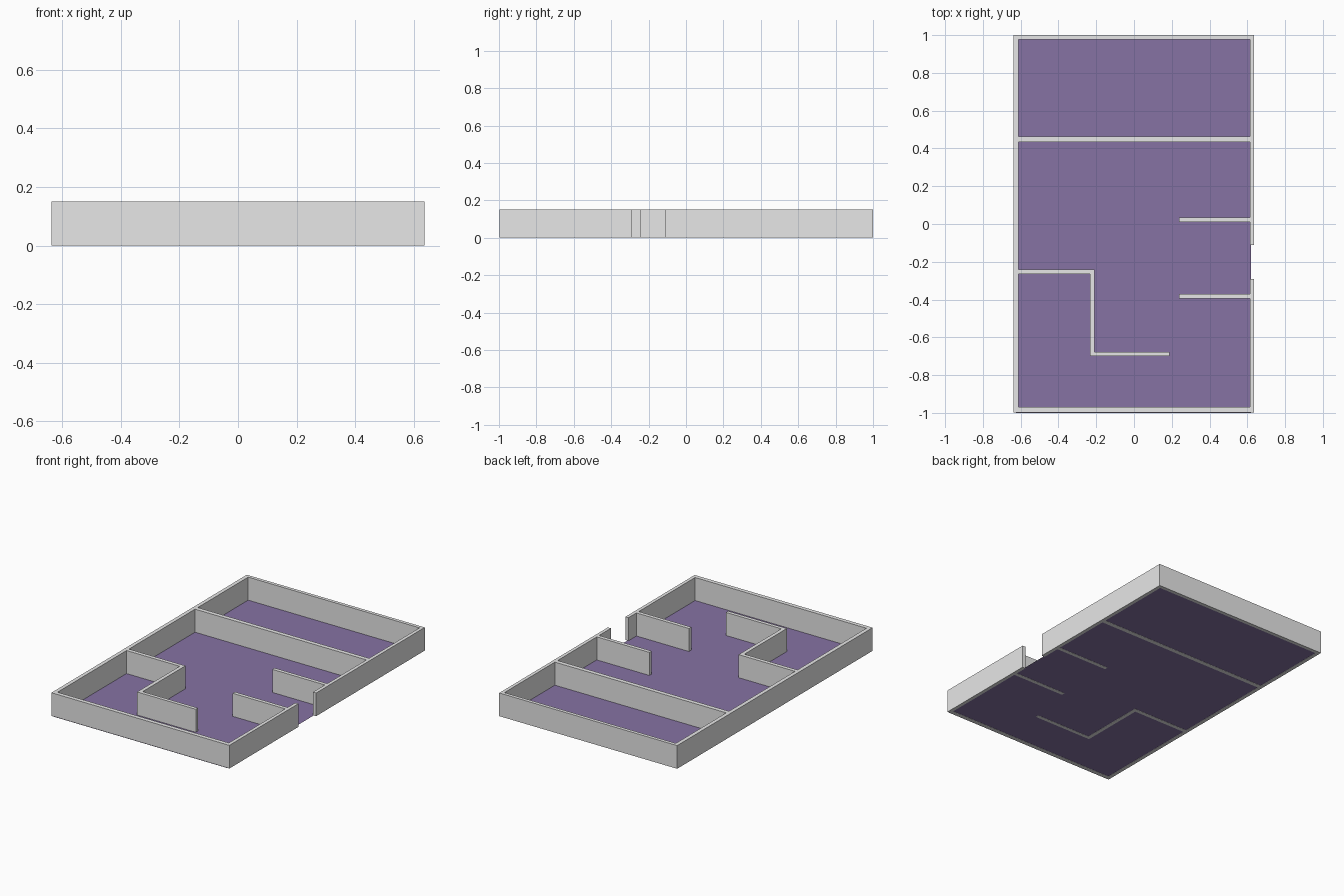
import bpy, bmesh

if "Cube" in bpy.data.objects:
    bpy.data.objects.remove(bpy.data.objects["Cube"])

H = 0.15  # wall height


def material(name, rgb):
    m = bpy.data.materials.new(name)
    m.diffuse_color = (*rgb, 1)
    m.use_nodes = True
    m.node_tree.nodes["Principled BSDF"].inputs["Base Color"].default_value = m.diffuse_color
    return m


wall_grey = material("wall grey", (0.8, 0.8, 0.8))
floor_purple = material("floor purple", (0.24, 0.17, 0.37))


def make_object(name, bm, mat):
    me = bpy.data.meshes.new(name)
    bm.to_mesh(me)
    bm.free()
    me.materials.append(mat)
    ob = bpy.data.objects.new(name, me)
    bpy.context.collection.objects.link(ob)
    return ob


def prism(name, outline):
    """Upright wall from a plan outline (counter-clockwise)."""
    bm = bmesh.new()
    face = bm.faces.new([bm.verts.new((x, y, 0)) for x, y in outline])
    top = bmesh.ops.extrude_face_region(bm, geom=[face], use_keep_orig=True)
    verts = [v for v in top["geom"] if isinstance(v, bmesh.types.BMVert)]
    bmesh.ops.translate(bm, verts=verts, vec=(0, 0, H))
    bmesh.ops.recalc_face_normals(bm, faces=bm.faces)
    return make_object(name, bm, wall_grey)


def box_wall(name, x0, x1, y0, y1):
    return prism(name, [(x0, y0), (x1, y0), (x1, y1), (x0, y1)])


XL, XR = -0.612, 0.614      # inner faces of the side walls
YF, YB = -0.97, 0.978       # inner faces of the end walls

# Outer walls with a doorway on the right: one C-shaped outline
prism("outer_wall", [
    (0.636, -0.11), (0.636, 1), (-0.637, 1), (-0.637, -0.997),
    (0.636, -0.997), (0.636, -0.29), (XR, -0.29), (XR, YF),
    (XL, YF), (XL, YB), (XR, YB), (XR, -0.11)])

# Inner partitions
box_wall("back_partition", XL, XR, 0.435, 0.463)
box_wall("entry_wall_back", 0.238, XR, 0.011, 0.035)
box_wall("entry_wall_front", 0.238, XR, -0.394, -0.37)

# Stepped partition in the front left room
prism("stepped_partition", [
    (XL, -0.265), (-0.232, -0.265), (-0.232, -0.70), (0.188, -0.70),
    (0.188, -0.677), (-0.208, -0.677), (-0.208, -0.24), (XL, -0.24)])

# Floor sheet, just above the wall undersides
bm = bmesh.new()
bm.faces.new([bm.verts.new((x, y, 0.001)) for x, y in
              [(-0.625, -1), (0.62, -1), (0.62, 0.99), (-0.625, 0.99)]])
make_object("floor", bm, floor_purple)
